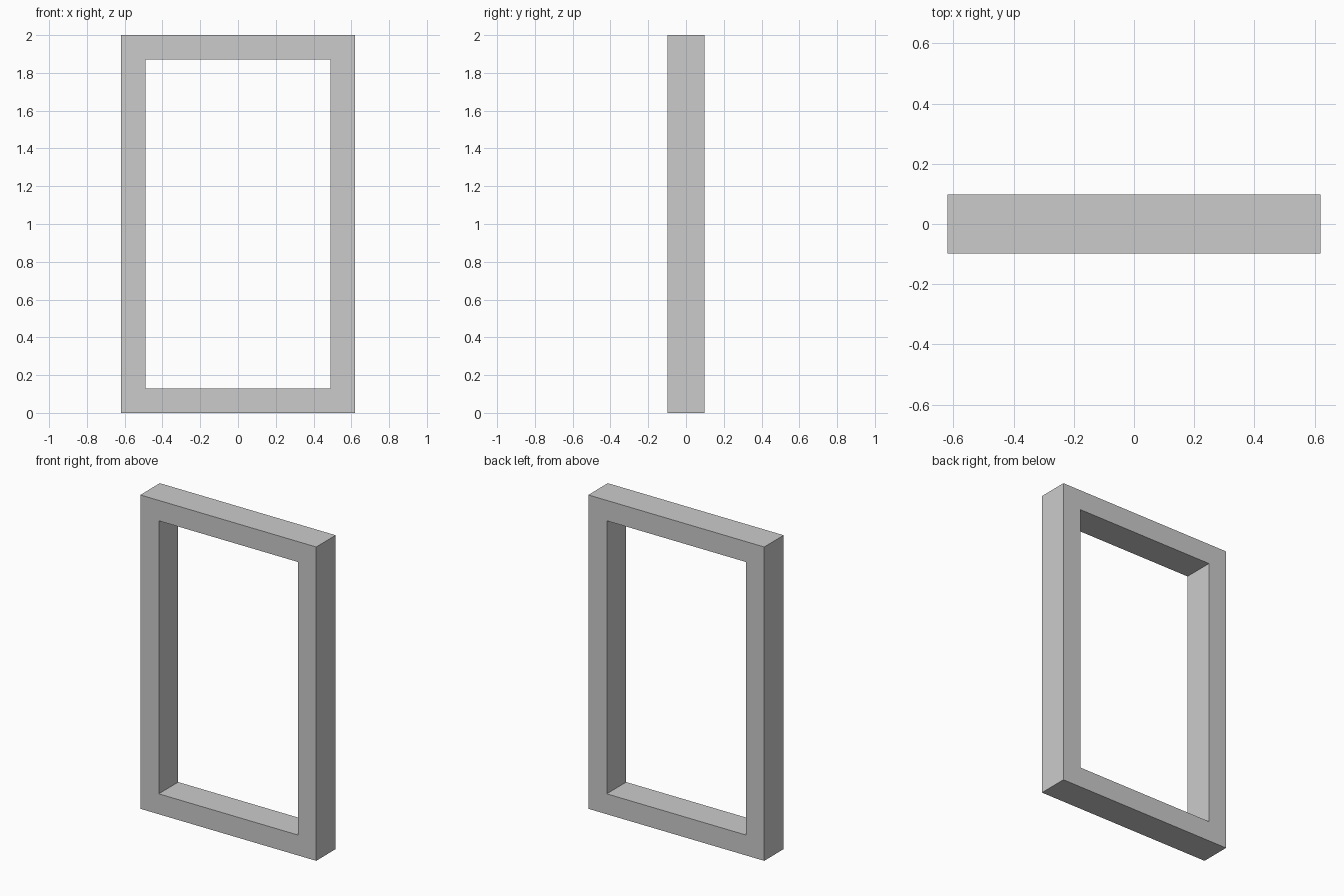
import bpy
import bmesh

if "Cube" in bpy.data.objects:
    bpy.data.objects.remove(bpy.data.objects["Cube"])

HALF_W, HEIGHT, HALF_D, BORDER = 0.62, 2.0, 0.098, 0.13


def rect_ring(bm, inset, y):
    """Four corner vertices of the frame rectangle, moved inwards by inset."""
    x, low, high = HALF_W - inset, inset, HEIGHT - inset
    return [bm.verts.new((px, y, pz))
            for px, pz in ((-x, low), (x, low), (x, high), (-x, high))]


# Rectangular frame: its square cross-section swept around four mitred corners
bm = bmesh.new()
rings = [rect_ring(bm, inset, y) for inset, y in
         ((0, -HALF_D), (0, HALF_D), (BORDER, HALF_D), (BORDER, -HALF_D))]
for r in range(4):
    a, b = rings[r], rings[(r + 1) % 4]
    for i in range(4):
        j = (i + 1) % 4
        bm.faces.new((a[i], a[j], b[j], b[i]))
bmesh.ops.recalc_face_normals(bm, faces=bm.faces)

mesh = bpy.data.meshes.new("frame")
bm.to_mesh(mesh)
bm.free()
bpy.context.collection.objects.link(bpy.data.objects.new("frame", mesh))
